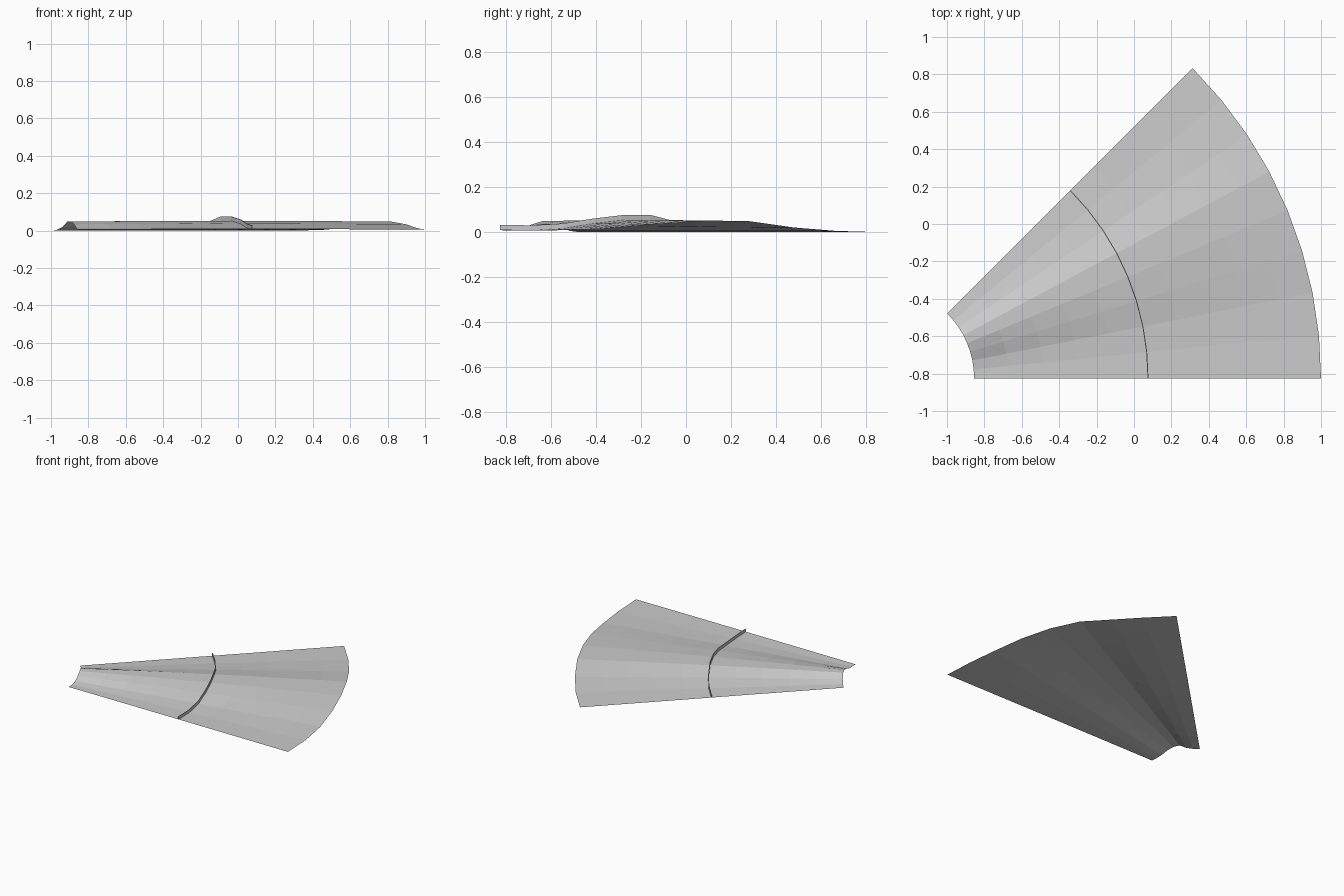
import bpy, math

cube = bpy.data.objects.get("Cube")
if cube:
    bpy.data.objects.remove(cube, do_unlink=True)

APEX = (-1.345, -0.825)
INNER, OUTER, RING = 0.49, 2.345, 1.42
RINGS = 10
# Height at equal angle steps across the 45 degree fan
PROFILE = [0.008, 0.007, 0.014, 0.034, 0.048, 0.048, 0.02, 0.005, 0.0]
STEP = math.radians(45) / (len(PROFILE) - 1)

grey = bpy.data.materials.new("light_grey")
grey.use_nodes = True
grey.diffuse_color = (0.6, 0.6, 0.6, 1)
bsdf = next(n for n in grey.node_tree.nodes if n.type == "BSDF_PRINCIPLED")
bsdf.inputs["Base Color"].default_value = (0.6, 0.6, 0.6, 1)


def point(radius, i, lift=0.0):
    """Point on the fan; the ridge swells slightly halfway along."""
    along = (radius - INNER) / (OUTER - INNER)
    swell = 1 + 0.1 * math.sin(math.pi * along)
    a = i * STEP
    return (APEX[0] + radius * math.cos(a), APEX[1] + radius * math.sin(a),
            PROFILE[i] * swell + lift)


def sheet(name, rows):
    """Grid of flat quads through rows of points."""
    n = len(rows[0])
    faces = [(r * n + i, (r + 1) * n + i, (r + 1) * n + i + 1, r * n + i + 1)
             for r in range(len(rows) - 1) for i in range(n - 1)]
    mesh = bpy.data.meshes.new(name)
    mesh.from_pydata([p for row in rows for p in row], [], faces)
    mesh.materials.append(grey)
    obj = bpy.data.objects.new(name, mesh)
    bpy.context.collection.objects.link(obj)
    return obj


columns = range(len(PROFILE))

# Fan-shaped sheet with a radial ridge, split evenly from inner to outer arc
radii = [INNER + (OUTER - INNER) * k / RINGS for k in range(RINGS + 1)]
sheet("fan_sheet", [[point(r, i) for i in columns] for r in radii])

# Thin upright rib following the sheet along a middle arc
rib = sheet("arc_rib", [[point(RING, i, lift) for i in columns]
                        for lift in (0.0, 0.022)])
solid = rib.modifiers.new("thickness", "SOLIDIFY")
solid.thickness = 0.005
solid.offset = 0
